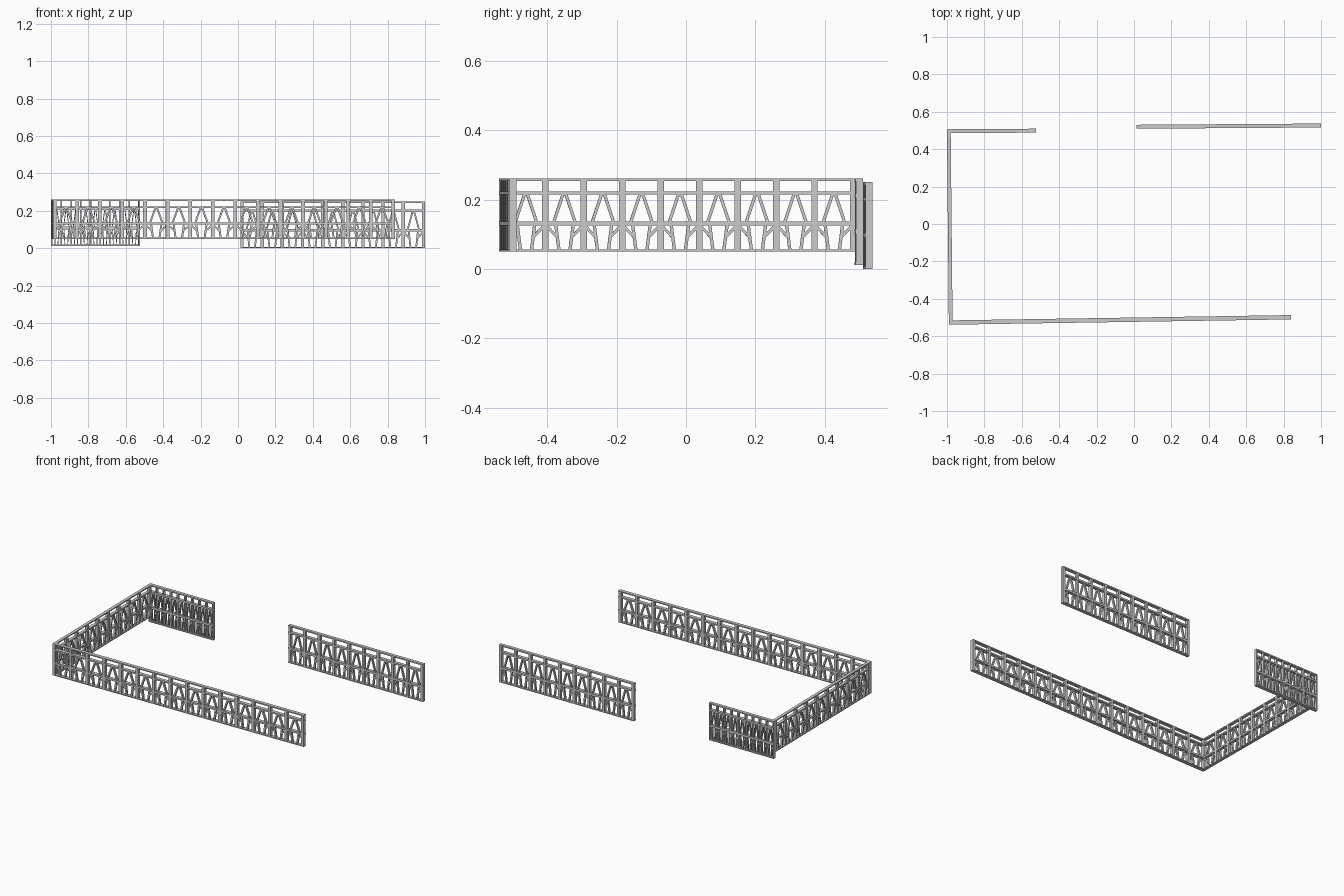
import bpy, bmesh, math
from mathutils import Vector

if "Cube" in bpy.data.objects:
    bpy.data.objects.remove(bpy.data.objects["Cube"])

grey = bpy.data.materials.new("light_grey_metal")
grey.diffuse_color = (0.6, 0.6, 0.6, 1)
grey.use_nodes = True
grey.node_tree.nodes["Principled BSDF"].inputs["Base Color"].default_value = grey.diffuse_color

POST_W = 0.16  # post width as a share of one panel


def make_part(name, polys, depth, start, end, z0, height):
    """Extrude outlines (distance along fence, height share) to a given depth."""
    a, b = Vector((*start, 0)), Vector((*end, 0))
    along = (b - a).normalized()
    side = Vector((-along.y, along.x, 0))
    bm = bmesh.new()
    for poly in polys:
        rings = []
        for s in (-0.5, 0.5):
            rings.append([bm.verts.new(a + along * u + side * (s * depth)
                                       + Vector((0, 0, z0 + v * height))) for u, v in poly])
        n = len(poly)
        bm.faces.new(rings[0])
        bm.faces.new(rings[1][::-1])
        for i in range(n):
            j = (i + 1) % n
            bm.faces.new((rings[0][j], rings[0][i], rings[1][i], rings[1][j]))
    bmesh.ops.recalc_face_normals(bm, faces=bm.faces[:])
    me = bpy.data.meshes.new(name)
    bm.to_mesh(me)
    bm.free()
    me.materials.append(grey)
    bpy.context.collection.objects.link(bpy.data.objects.new(name, me))


def rect(u0, u1, v0, v1):
    return [(u0, v0), (u1, v0), (u1, v1), (u0, v1)]


def slat(u0, v0, u1, v1, w):
    """Slanted bar with horizontal cut ends."""
    return [(u0 - w / 2, v0), (u0 + w / 2, v0), (u1 + w / 2, v1), (u1 - w / 2, v1)]


def fence(name, start, end, z0, z1, panels, depth):
    length = (Vector(end) - Vector(start)).length
    step = length / (panels + POST_W)
    pw = step * POST_W
    h = z1 - z0
    args = (start, end, z0, h)
    # posts between the panels
    posts = [rect(i * step, i * step + pw, 0, 0.985) for i in range(panels + 1)]
    make_part(name + "_posts", posts, depth * 0.96, *args)
    # long horizontal rails
    rails = [rect(0, length, v0, v1) for v0, v1 in
             ((0, 0.03), (0.36, 0.415), (0.78, 0.825), (0.965, 1))]
    make_part(name + "_rails", rails, depth, *args)
    # slanted infill bars, mirrored about the middle of every panel
    bars = []
    for i in range(panels):
        c = pw / 2 + (i + 0.5) * step
        for m in (-1, 1):
            bars.append(slat(c + m * 0.28 * step, 0.40, c + m * 0.035 * step, 0.79, 0.085 * step))
            bars.append(slat(c + m * 0.14 * step, 0.01, c + m * 0.23 * step, 0.38, 0.085 * step))
            # short brace from post to leg
            bars.append([(c + m * u * step, v) for u, v in
                         ((0.43, 0.36), (0.43, 0.30), (0.17, 0.16), (0.17, 0.22))])
    make_part(name + "_infill", bars, depth * 0.6, *args)


fence("front_fence", (-0.99, -0.527), (0.84, -0.4985), 0.05, 0.26, 15, 0.023)
fence("left_fence", (-0.98, -0.525), (-0.99, 0.49), 0.05, 0.26, 9, 0.02)
fence("back_left_fence", (-1.0, 0.496), (-0.525, 0.499), 0.012, 0.26, 9, 0.021)
fence("back_right_fence", (0.013, 0.52), (1.0, 0.5265), 0.0, 0.25, 9, 0.021)
